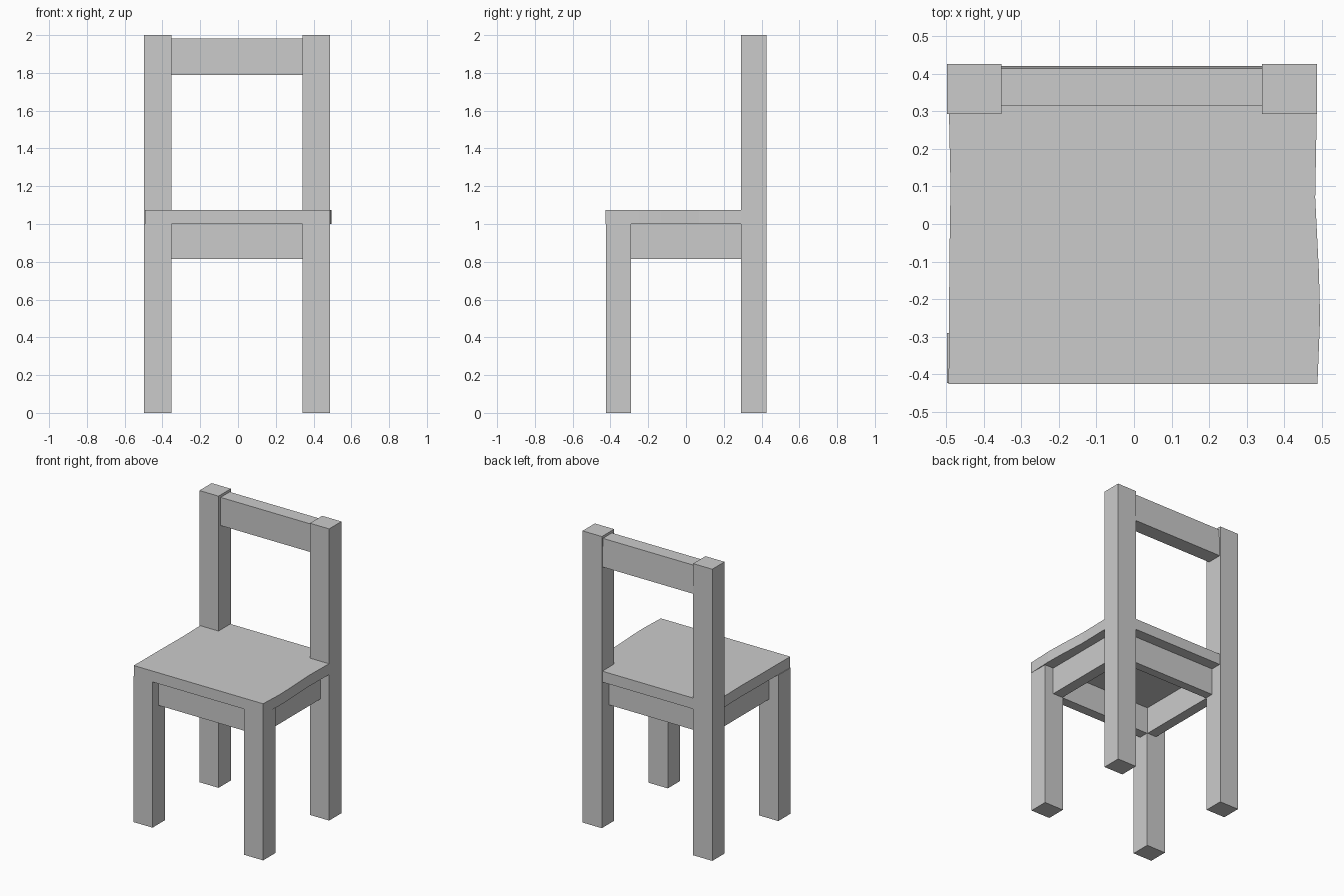
import bpy, bmesh
from mathutils import Vector

if "Cube" in bpy.data.objects:
    bpy.data.objects.remove(bpy.data.objects["Cube"])


def prism(name, base, offset):
    """Sweep a closed flat outline along an offset."""
    bm = bmesh.new()
    face = bm.faces.new([bm.verts.new(p) for p in base])
    out = bmesh.ops.extrude_face_region(bm, geom=[face])
    moved = [g for g in out["geom"] if isinstance(g, bmesh.types.BMVert)]
    bmesh.ops.translate(bm, verts=moved, vec=Vector(offset))
    bmesh.ops.recalc_face_normals(bm, faces=bm.faces)
    mesh = bpy.data.meshes.new(name)
    bm.to_mesh(mesh)
    bm.free()
    obj = bpy.data.objects.new(name, mesh)
    bpy.context.collection.objects.link(obj)
    return obj


def box(name, x, y, z):
    base = [(x[0], y[0], z[0]), (x[1], y[0], z[0]),
            (x[1], y[1], z[0]), (x[0], y[1], z[0])]
    return prism(name, base, (0, 0, z[1] - z[0]))


SIDES = {"left": (-0.497, -0.352), "right": (0.341, 0.487)}
INNER_L, INNER_R = SIDES["left"][1], SIDES["right"][0]
FRONT, BACK = (-0.423, -0.29), (0.292, 0.425)
APRON_Z = (0.815, 1.0)

# Front legs stop under the seat, back legs rise to the top of the back
for side, x in SIDES.items():
    box(f"front_leg_{side}", x, FRONT, (0, 1.0))
    box(f"back_post_{side}", x, BACK, (0, 2.0))

# Seat with slightly wavy sides, notched around the back posts
outline = [(-0.493, -0.425), (0.488, -0.425), (0.495, -0.25), (0.492, -0.13),
           (0.482, 0.07), (0.486, 0.292), (INNER_R, 0.292), (INNER_R, 0.42),
           (INNER_L, 0.42), (INNER_L, 0.292), (-0.492, 0.292),
           (-0.488, 0.1), (-0.491, -0.1)]
prism("seat", [(x, y, 1.0) for x, y in outline], (0, 0, 0.075))

# Aprons under the seat, set back from the leg faces
box("apron_front", (INNER_L, INNER_R), (-0.36, -0.292), APRON_Z)
box("apron_back", (INNER_L, INNER_R), (0.285, 0.345), APRON_Z)
box("apron_left", (-0.425, -0.355), (FRONT[1], BACK[0]), APRON_Z)
box("apron_right", (0.345, 0.42), (FRONT[1], BACK[0]), APRON_Z)

# Backrest rail, its rear face leaning slightly
rail = [(0.315, 1.79), (0.42, 1.79), (0.413, 1.983), (0.315, 1.983)]
prism("backrest_rail", [(INNER_L, y, z) for y, z in rail],
      (INNER_R - INNER_L, 0, 0))
